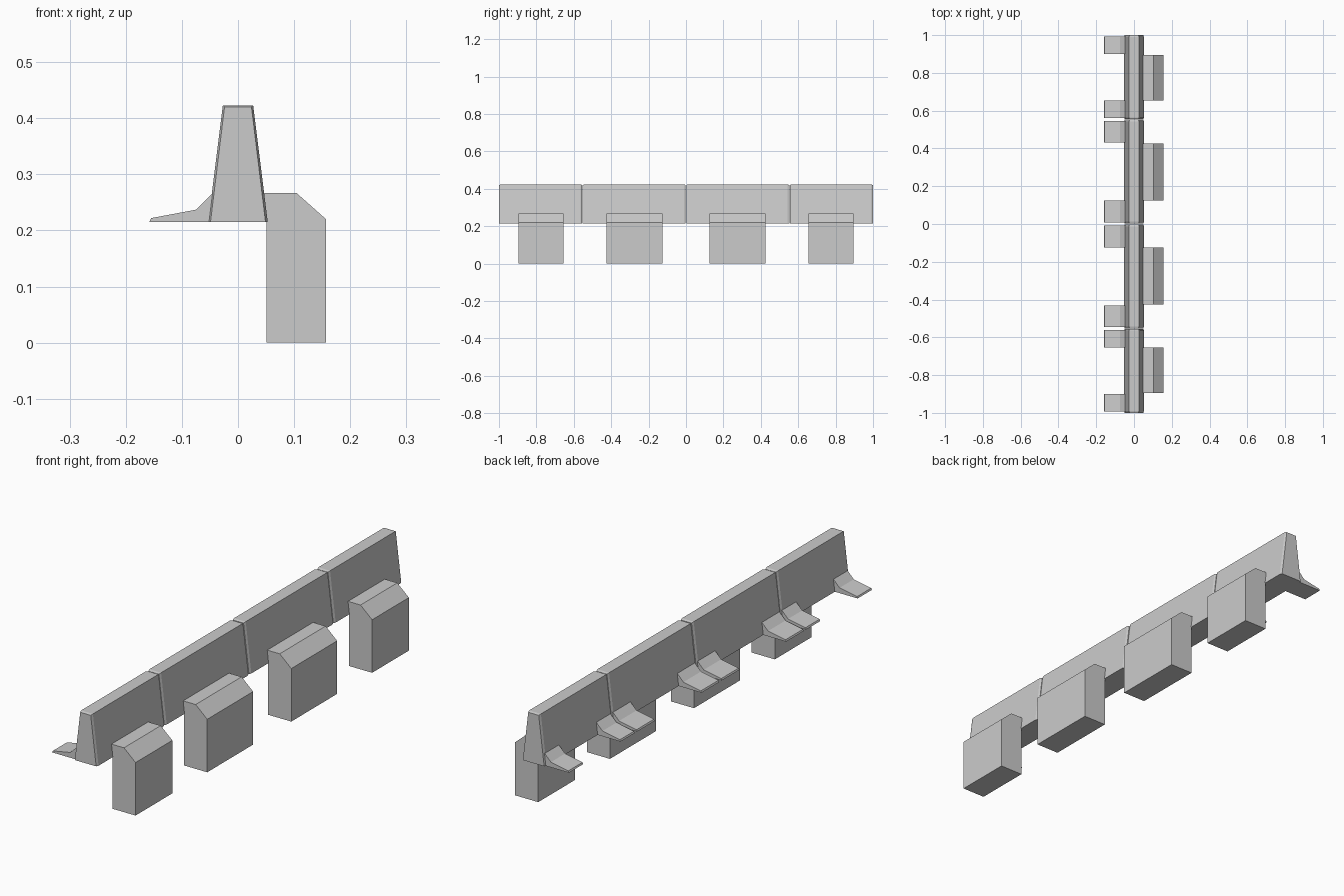
import bpy, bmesh

if "Cube" in bpy.data.objects:
    bpy.data.objects.remove(bpy.data.objects["Cube"])

WALL = [(-0.053, 0.215), (0.053, 0.215), (0.027, 0.423), (-0.027, 0.423)]
WALL_END = [(-0.049, 0.215), (0.049, 0.215), (0.024, 0.420), (-0.024, 0.420)]
FOOT = [(-0.158, 0.215), (-0.048, 0.215), (-0.045, 0.267),
        (-0.075, 0.237), (-0.155, 0.222)]
BLOCK = [(0.051, 0), (0.157, 0), (0.157, 0.22), (0.104, 0.267),
         (0.046, 0.267), (0.051, 0.215)]


def loft(name, sections):
    """Solid through matching x-z profiles placed at given y positions."""
    bm = bmesh.new()
    rings = [[bm.verts.new((x, y, z)) for x, z in prof] for y, prof in sections]
    for a, b in zip(rings, rings[1:]):
        for i in range(len(a)):
            j = (i + 1) % len(a)
            bm.faces.new((a[i], a[j], b[j], b[i]))
    bm.faces.new(rings[0])
    bm.faces.new(rings[-1])
    bmesh.ops.recalc_face_normals(bm, faces=bm.faces)
    me = bpy.data.meshes.new(name)
    bm.to_mesh(me)
    bm.free()
    ob = bpy.data.objects.new(name, me)
    bpy.context.collection.objects.link(ob)


# Each section: y start, y end, foot length, support block y range
SECTIONS = [(0.002, 0.553, 0.115, (0.125, 0.426)),
            (0.555, 1.0, 0.093, (0.655, 0.896))]
CHAMFER = 0.01

for side, tag in ((1, "back"), (-1, "front")):
    for n, (y0, y1, foot, block) in enumerate(SECTIONS, 1):
        # Barrier wall with slightly chamfered ends
        loft(f"wall_{tag}_{n}", [(side * y, p) for y, p in (
            (y0, WALL_END), (y0 + CHAMFER, WALL),
            (y1 - CHAMFER, WALL), (y1, WALL_END))])
        # Pair of sloped feet near the section ends
        a, b = y0 + 0.007, y1 - 0.007
        loft(f"foot_inner_{tag}_{n}", [(side * a, FOOT), (side * (a + foot), FOOT)])
        loft(f"foot_outer_{tag}_{n}", [(side * (b - foot), FOOT), (side * b, FOOT)])
        # Tall support block
        loft(f"support_block_{tag}_{n}", [(side * y, BLOCK) for y in block])
